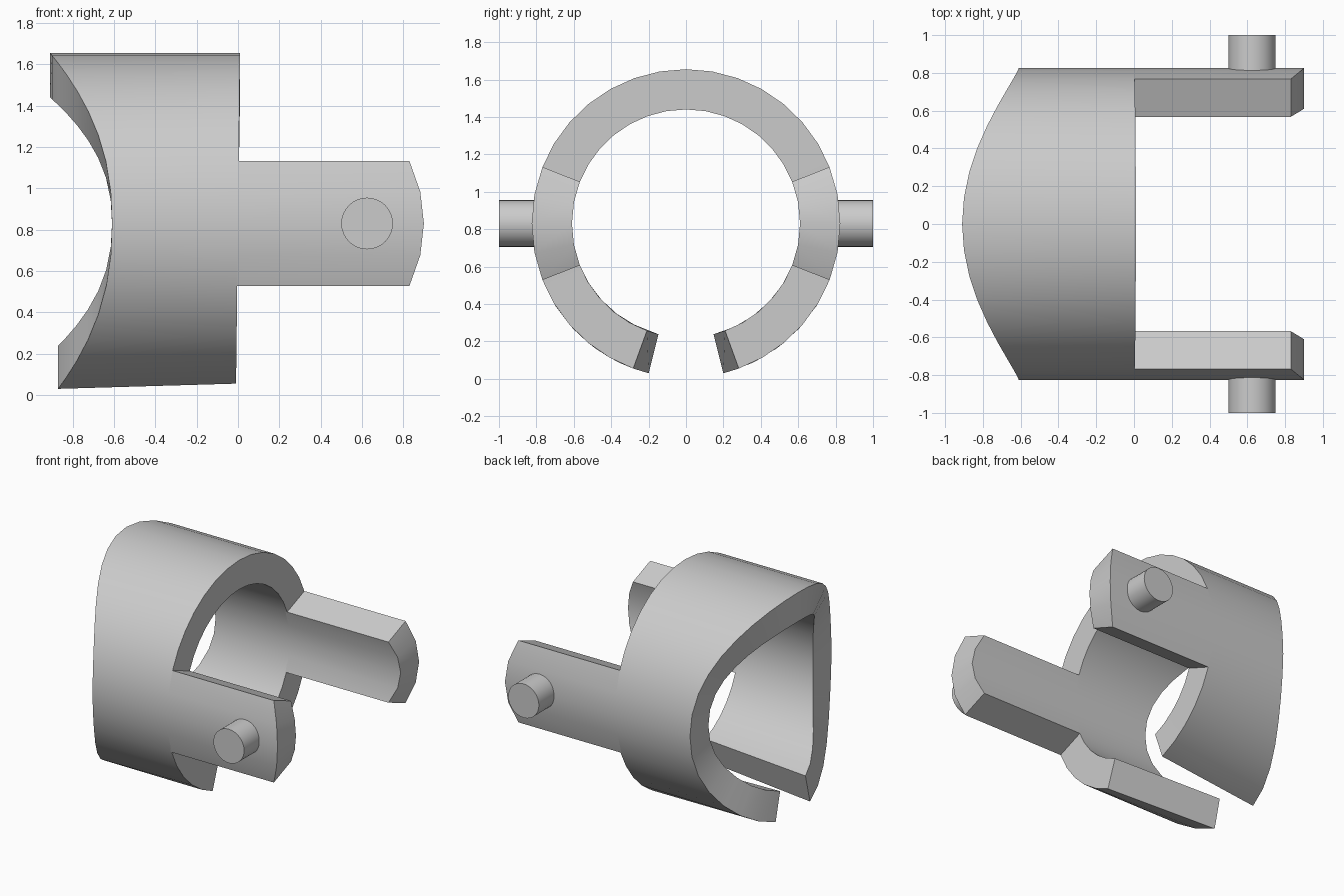
import bpy, bmesh
from math import sin, cos, radians, pi

cube = bpy.data.objects.get("Cube")
if cube:
    bpy.data.objects.remove(cube)

CENTRE_Z, R_IN, R_OUT = 0.83, 0.61, 0.825
ARM_HALF = 21.5            # half angle covered by each arm
GAP_NEAR, GAP_FAR = 20, 14  # half angle of the slot at each end of the collar

grey = bpy.data.materials.new("plain grey")
grey.use_nodes = True
colour = (0.6, 0.6, 0.6, 1)
grey.diffuse_color = colour
grey.node_tree.nodes["Principled BSDF"].inputs["Base Color"].default_value = colour


def finish(name, bm):
    bmesh.ops.recalc_face_normals(bm, faces=bm.faces)
    mesh = bpy.data.meshes.new(name)
    bm.to_mesh(mesh)
    bm.free()
    obj = bpy.data.objects.new(name, mesh)
    bpy.context.collection.objects.link(obj)
    mesh.materials.append(grey)
    bpy.ops.object.select_all(action='DESELECT')
    obj.select_set(True)
    bpy.context.view_layer.objects.active = obj
    bpy.ops.object.shade_smooth_by_angle(angle=radians(28))
    return obj


def shell(name, near, far, x_near, x_far):
    """Curved thick plate; angles are measured from the top towards +y."""
    bm = bmesh.new()
    rings = []
    for a, b in zip(near, far):
        ring = []
        for ang, x, r in ((a, x_near(a), R_IN), (a, x_near(a), R_OUT),
                          (b, x_far(b), R_OUT), (b, x_far(b), R_IN)):
            t = radians(ang)
            ring.append(bm.verts.new((x, r * sin(t), CENTRE_Z + r * cos(t))))
        rings.append(ring)
    for p, q in zip(rings, rings[1:]):
        for i in range(4):
            j = (i + 1) % 4
            bm.faces.new((p[i], p[j], q[j], q[i]))
    bm.faces.new(rings[0])
    bm.faces.new(rings[-1])
    return finish(name, bm)


def span(a, b, n):
    return [a + (b - a) * i / n for i in range(n + 1)]


def collar_angles(gap):
    low, high = 90 - ARM_HALF, 90 + ARM_HALF
    half = span(0, low, 7) + span(low, high, 4)[1:] + span(high, 180 - gap, 5)[1:]
    return [-a for a in reversed(half[1:])] + half


def saddle(a):
    c = cos(radians(a))
    return -0.61 - (0.30 if c > 0 else 0.28) * abs(c) ** 2.3


# Slotted collar with a saddle-shaped end
shell("collar", collar_angles(GAP_NEAR), collar_angles(GAP_FAR),
      lambda a: 0.01 * cos(radians(a)), saddle)

# Arms with bowed tips, and their outward pins
for side, label in ((1, "left"), (-1, "right")):
    angles = [side * a for a in span(90 - ARM_HALF, 90 + ARM_HALF, 4)]
    shell(label + "_arm", angles, angles,
          lambda a: 0.9 - 0.07 * ((abs(a) - 90) / ARM_HALF) ** 2,
          lambda a: -0.01)
    bm = bmesh.new()
    bmesh.ops.create_cone(bm, cap_ends=True, segments=32, radius1=0.125,
                          radius2=0.125, depth=0.28)
    for v in bm.verts:
        x, y, z = v.co
        v.co = (0.625 + x, side * 0.86 + z, CENTRE_Z + y)
    finish(label + "_pin", bm)
